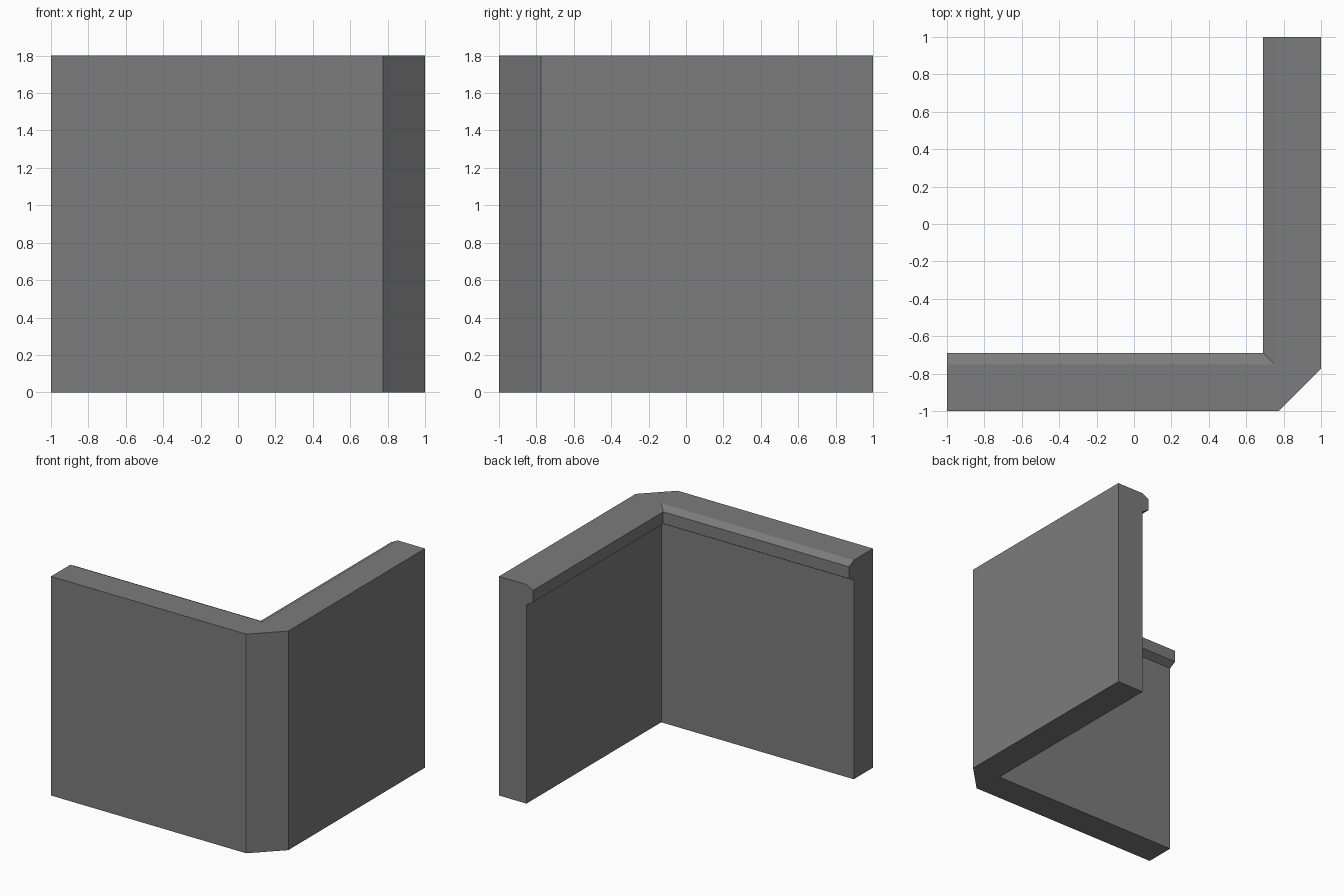
import bpy, bmesh

if "Cube" in bpy.data.objects:
    bpy.data.objects.remove(bpy.data.objects["Cube"])

# one flat grey for the whole wall
grey = bpy.data.materials.new("wall grey")
grey.diffuse_color = (0.2, 0.2, 0.2, 1)
grey.use_nodes = True
grey.node_tree.nodes["Principled BSDF"].inputs["Base Color"].default_value = grey.diffuse_color

# wall cross-section: (distance inward from outer face, height), with a bevelled lip on top
profile = [(0, 0), (0.25, 0), (0.25, 1.635), (0.31, 1.67),
           (0.31, 1.768), (0.25, 1.8), (0, 1.8)]

# sweep the section round the L with a mitred corner
bm = bmesh.new()
rings = [[bm.verts.new(f(d) + (z,)) for d, z in profile] for f in (
    lambda d: (-1, -1 + d),
    lambda d: (1 - d, -1 + d),
    lambda d: (1 - d, 1))]
n = len(profile)
for a, b in zip(rings, rings[1:]):
    for i in range(n):
        j = (i + 1) % n
        bm.faces.new((a[i], a[j], b[j], b[i]))
bm.faces.new(rings[0])
bm.faces.new(rings[-1][::-1])

# cut off the outer corner and close it
cut = bmesh.ops.bisect_plane(bm, geom=bm.verts[:] + bm.edges[:] + bm.faces[:],
                             plane_co=(0.775, -1, 0), plane_no=(1, -1, 0),
                             clear_outer=True)
bmesh.ops.holes_fill(bm, edges=[e for e in bm.edges if e.is_boundary], sides=0)
bmesh.ops.recalc_face_normals(bm, faces=bm.faces[:])

mesh = bpy.data.meshes.new("corner_wall")
bm.to_mesh(mesh)
bm.free()
mesh.materials.append(grey)
wall = bpy.data.objects.new("corner_wall", mesh)
bpy.context.collection.objects.link(wall)
